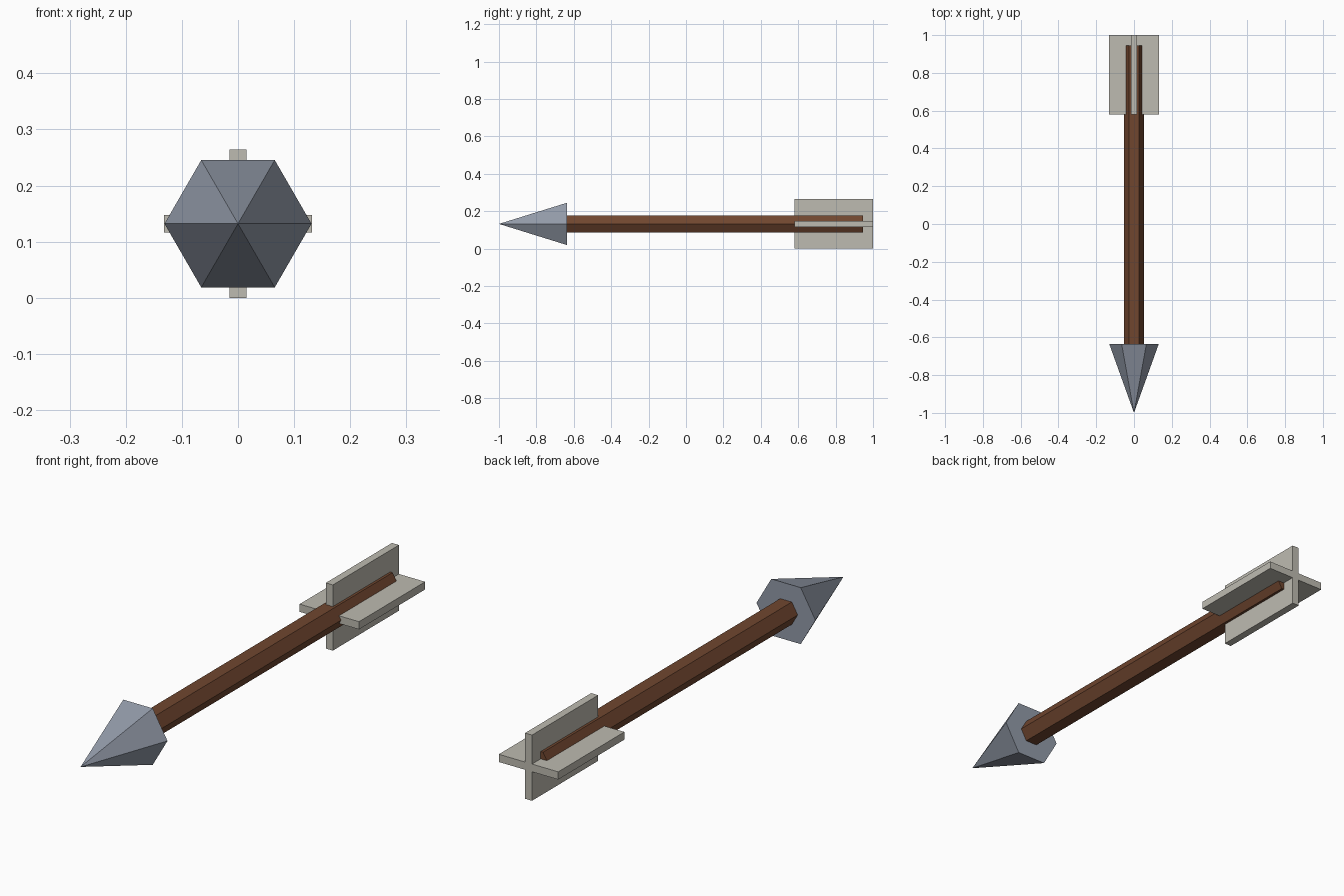
import bpy, bmesh, math
from mathutils import Matrix

if "Cube" in bpy.data.objects:
    bpy.data.objects.remove(bpy.data.objects["Cube"])

CZ = 0.132          # height of the arrow's axis
HEAD_R, SHAFT_R = 0.131, 0.052


def material(name, rgb):
    m = bpy.data.materials.new(name)
    lin = [((c / 255 + 0.055) / 1.055) ** 2.4 for c in rgb]
    m.diffuse_color = (*lin, 1)
    m.use_nodes = True
    m.node_tree.nodes["Principled BSDF"].inputs["Base Color"].default_value = m.diffuse_color
    return m


def finish(name, bm, mat):
    bmesh.ops.recalc_face_normals(bm, faces=bm.faces)
    me = bpy.data.meshes.new(name)
    bm.to_mesh(me)
    bm.free()
    me.materials.append(mat)
    ob = bpy.data.objects.new(name, me)
    bpy.context.collection.objects.link(ob)


def extrude_y(name, profile, y0, y1, mat, tip=False):
    """Sweep an (x, z) profile along y, optionally closing it to a point."""
    bm = bmesh.new()
    a = [bm.verts.new((x, y0, z + CZ)) for x, z in profile]
    bm.faces.new(a)
    n = len(a)
    if tip:
        p = bm.verts.new((0, y1, CZ))
        for i in range(n):
            bm.faces.new((a[i], a[(i + 1) % n], p))
    else:
        b = [bm.verts.new((x, y1, z + CZ)) for x, z in profile]
        bm.faces.new(b)
        for i in range(n):
            j = (i + 1) % n
            bm.faces.new((a[i], a[j], b[j], b[i]))
    finish(name, bm, mat)


def hexagon(r):
    return [(r * math.cos(math.radians(60 * i)), r * math.sin(math.radians(60 * i)))
            for i in range(6)]


wood = material("brown wood", (112, 70, 47))
steel = material("grey steel", (146, 154, 168))
feather = material("pale feather", (190, 187, 177))

# Six-sided pointed head and shaft
extrude_y("arrow_head", hexagon(HEAD_R), -0.635, -1.0, steel, tip=True)
extrude_y("shaft", hexagon(SHAFT_R), -0.635, 0.945, wood)

# Cross-shaped fletching: one quarter of the profile turned four times
L, T = 0.132, 0.0155
cross = []
for k in range(4):
    rot = Matrix.Rotation(math.radians(90 * k), 2)
    for x, z in ((L, -T), (L, T), (T, T)):
        cross.append((rot[0][0] * x + rot[0][1] * z, rot[1][0] * x + rot[1][1] * z))
extrude_y("fletching", cross, 0.58, 1.0, feather)
